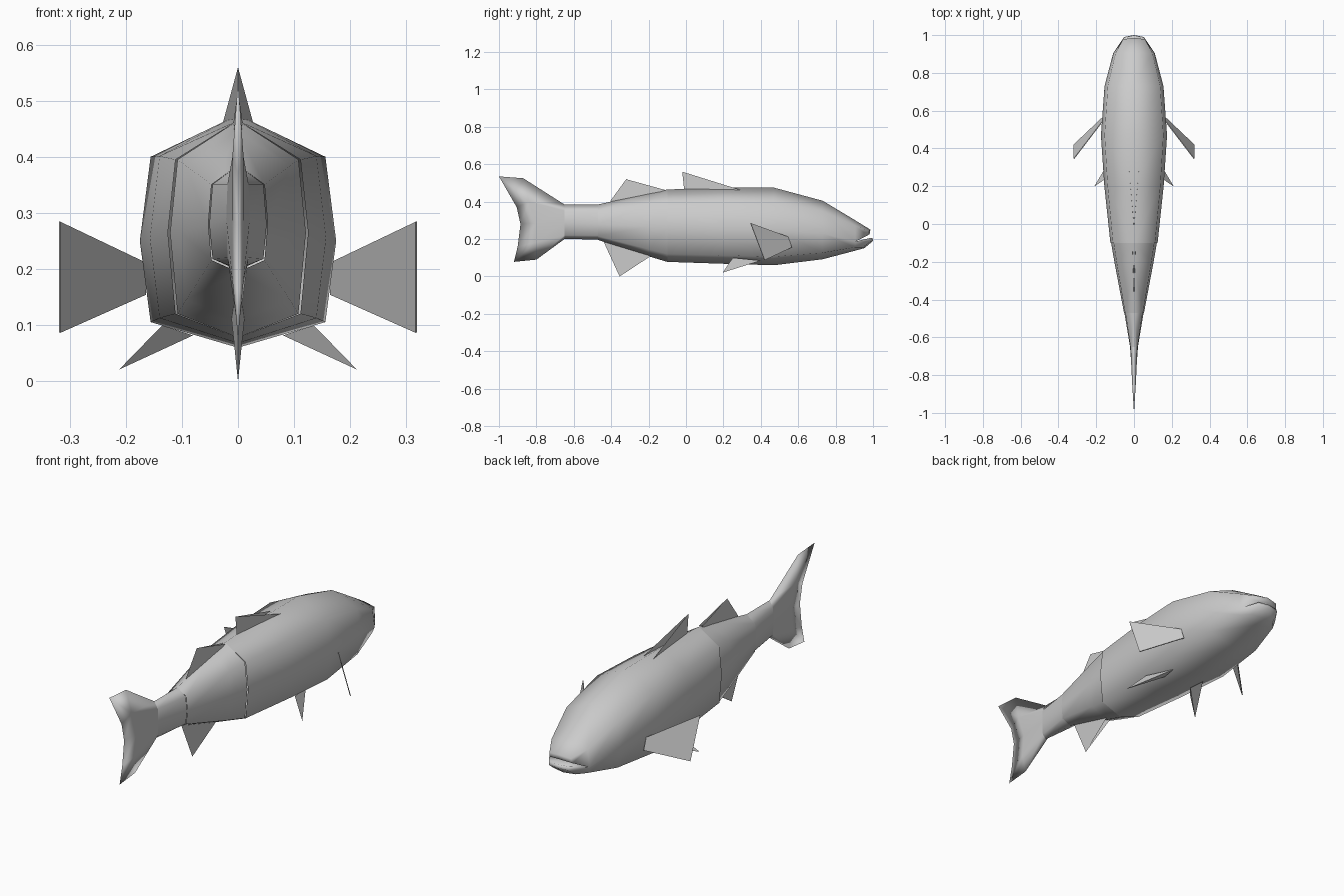
import bpy, bmesh
from mathutils import Vector


def make(name, verts, faces, smooth=True, thick=0.0):
    """Build the +x half, mirror it across x = 0 and weld the seam."""
    bm = bmesh.new()
    vs = [bm.verts.new(v) for v in verts]
    for f in faces:
        bm.faces.new([vs[i] for i in f])
    bmesh.ops.mirror(bm, geom=bm.verts[:] + bm.edges[:] + bm.faces[:],
                     axis='X', merge_dist=0.0003)
    bmesh.ops.remove_doubles(bm, verts=bm.verts[:], dist=0.0003)
    bmesh.ops.recalc_face_normals(bm, faces=bm.faces[:])
    for f in bm.faces:
        f.smooth = smooth
    me = bpy.data.meshes.new(name)
    bm.to_mesh(me)
    bm.free()
    ob = bpy.data.objects.new(name, me)
    bpy.context.collection.objects.link(ob)
    if thick:
        mod = ob.modifiers.new("thickness", 'SOLIDIFY')
        mod.thickness = thick
        mod.offset = 0
    return ob


def ring(y, zt, zm, zb, w):
    """Half cross-section: top, upper corner, side, lower corner, belly."""
    h = zt - zb
    return [(0, y, zt), (0.89 * w, y, zt - 0.18 * h), (w, y, zm),
            (0.89 * w, y, zb + 0.11 * h), (0, y, zb)]


def strips(rows, n=5):
    return [(r * n + i, r * n + i + 1, (r + 1) * n + i + 1, (r + 1) * n + i)
            for r in range(rows - 1) for i in range(n - 1)]


# main body, nose end last
front = [ring(-0.10, 0.465, 0.265, 0.078, 0.125),
         ring(0.20, 0.475, 0.255, 0.068, 0.157),
         ring(0.47, 0.475, 0.25, 0.060, 0.175),
         ring(0.73, 0.405, 0.23, 0.092, 0.156),
         ring(0.905, 0.300, 0.187, 0.138, 0.110)]
verts = [v for r in front for v in r]
faces = strips(len(front))
b = len(verts) - 5                      # last ring starts here
n = len(verts)
# jaws with an open mouth wedge
verts += [(0, 0.986, 0.250), (0.058, 0.978, 0.243),      # upper lip, outside
          (0, 0.982, 0.226), (0.062, 0.972, 0.220),      # upper lip, underside
          (0, 0.997, 0.206), (0.055, 0.985, 0.206),      # lower lip, inside
          (0, 1.000, 0.190), (0.053, 0.990, 0.188),      # lower lip, front
          (0, 0.955, 0.152), (0.062, 0.945, 0.155),      # chin
          (0, 0.905, 0.187)]                             # mouth corner centre
U, u, L, l, I, i, F, f, C, c, M = range(n, n + 11)
faces += [(b, b + 1, u, U), (b + 1, b + 2, l, u), (U, u, l, L), (L, l, b + 2, M),
          (M, b + 2, i, I), (I, i, f, F), (F, f, c, C),
          (b + 2, b + 3, c, f), (b + 2, f, i), (b + 3, b + 4, C, c)]
make("body", verts, faces)

# rear body
rear = [ring(-0.10, 0.465, 0.265, 0.078, 0.121),
        ring(-0.20, 0.445, 0.267, 0.108, 0.104),
        ring(-0.47, 0.385, 0.28, 0.195, 0.053)]
make("rear_body", [v for r in rear for v in r], strips(len(rear)))

# tail stem
stem = [ring(-0.47, 0.385, 0.28, 0.198, 0.051),
        ring(-0.65, 0.385, 0.29, 0.200, 0.021)]
make("tail_stem", [v for r in stem for v in r], strips(2))

# forked tail fin
root = ring(-0.65, 0.385, 0.29, 0.200, 0.021)
tail = root + [(0, -0.87, 0.525), (0, -1.0, 0.535), (0, -0.905, 0.37),
               (0, -0.885, 0.28), (0, -0.90, 0.16), (0, -0.92, 0.078), (0, -0.80, 0.09),
               (0.010, -0.84, 0.40), (0.010, -0.80, 0.285), (0.010, -0.81, 0.18)]
make("tail_fin", tail,
     [(0, 1, 12, 5), (5, 12, 6), (6, 12, 7), (1, 2, 13, 12), (12, 13, 8, 7),
      (2, 3, 14, 13), (13, 14, 9, 8), (3, 4, 11, 14), (14, 11, 10), (14, 10, 9)])

# thin wedge fins on the centre line: half base, apex, rear point
def wedge_fin(name, base, half, apex, back, low):
    y, z = base
    make(name, [(half, y, z), (0, *apex), (0, *back), (0, *low)],
         [(0, 1, 2), (0, 2, 3)], False)


wedge_fin("front_dorsal_fin", (0.31, 0.457), 0.028, (-0.02, 0.56), (-0.01, 0.465), (0.0, 0.44))
wedge_fin("rear_dorsal_fin", (-0.11, 0.462), 0.008, (-0.32, 0.52), (-0.405, 0.403), (-0.40, 0.36))
wedge_fin("anal_fin", (-0.18, 0.115), 0.012, (-0.355, 0.0), (-0.44, 0.185), (-0.40, 0.23))

# paired side fins
make("pectoral_fins", [(0.318, 0.345, 0.285), (0.318, 0.42, 0.087),
                       (0.165, 0.565, 0.155), (0.165, 0.545, 0.212)],
     [(0, 1, 2, 3)], False, 0.004)
make("pelvic_fins", [(0.212, 0.197, 0.021), (0.135, 0.25, 0.10), (0.09, 0.40, 0.085),
                     (0.08, 0.32, 0.082)],
     [(0, 1, 2), (0, 2, 3), (0, 3, 1)], False)
